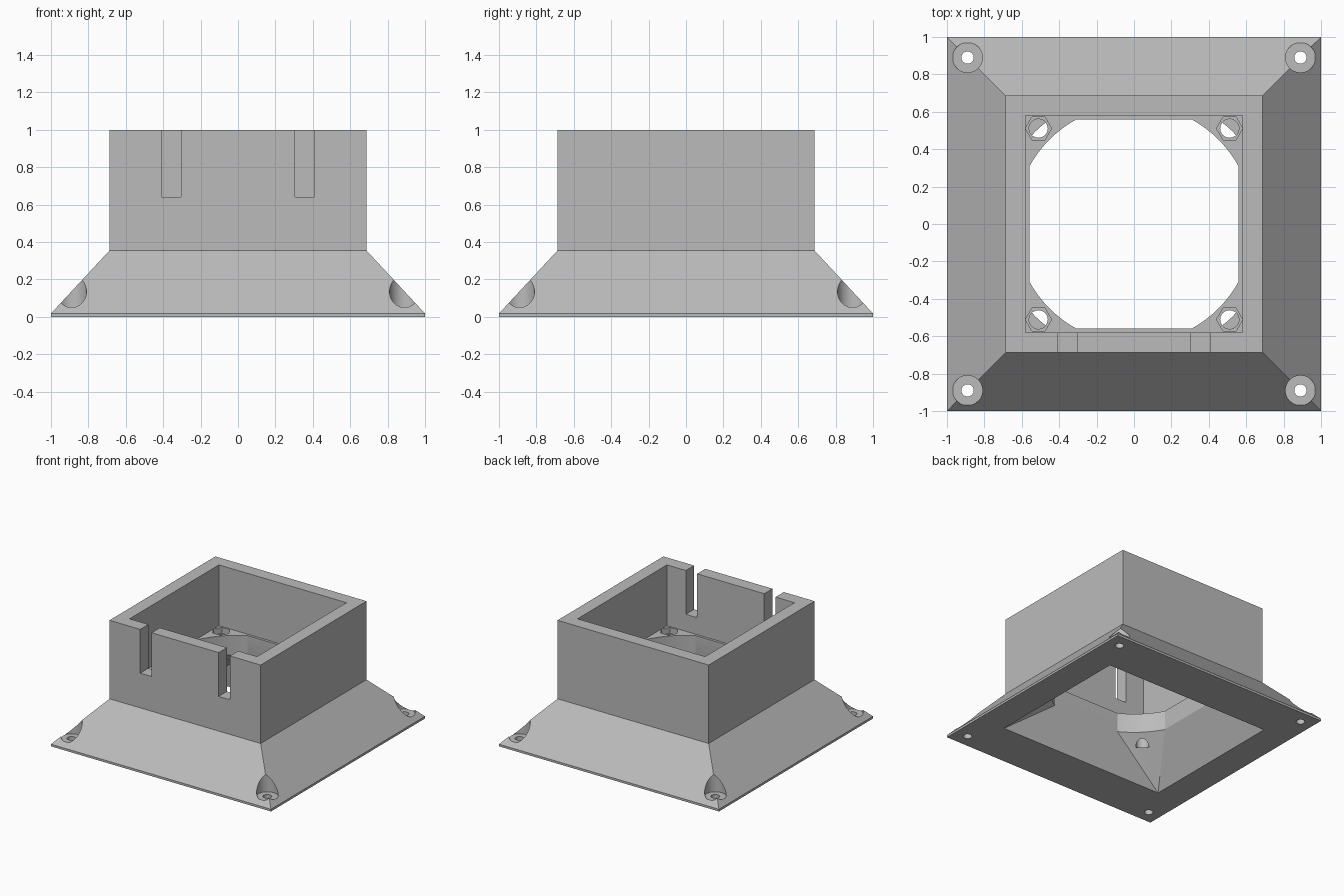
import bpy, bmesh
from math import cos, sin, pi, atan2
from mathutils import Matrix

cube = bpy.data.objects.get("Cube")
if cube:
    bpy.data.objects.remove(cube, do_unlink=True)

grey = bpy.data.materials.new("plain grey")
grey.use_nodes = True
colour = (0.5, 0.5, 0.5, 1)
grey.diffuse_color = colour
grey.node_tree.nodes["Principled BSDF"].inputs["Base Color"].default_value = colour


def make(name, bm):
    bmesh.ops.recalc_face_normals(bm, faces=bm.faces)
    mesh = bpy.data.meshes.new(name)
    bm.to_mesh(mesh)
    bm.free()
    mesh.materials.append(grey)
    ob = bpy.data.objects.new(name, mesh)
    bpy.context.collection.objects.link(ob)
    return ob


def rect(hx, hy):
    return [(hx, hy), (-hx, hy), (-hx, -hy), (hx, -hy)]


def loft(name, rings):
    """Skin a stack of (outline, z) rings with equal point counts."""
    bm = bmesh.new()
    loops = [[bm.verts.new((x, y, z)) for x, y in pts] for pts, z in rings]
    for a, b in zip(loops, loops[1:]):
        for i in range(len(a)):
            j = (i + 1) % len(a)
            bm.faces.new((a[i], a[j], b[j], b[i]))
    bm.faces.new(loops[0])
    bm.faces.new(loops[-1])
    return make(name, bm)


def prism(name, x, y, r, z0, z1, sides):
    pts = [(x + r * cos(2 * pi * i / sides), y + r * sin(2 * pi * i / sides))
           for i in range(sides)]
    return loft(name, [(pts, z0), (pts, z1)])


def box(name, x0, x1, y0, y1, z0, z1):
    pts = [(x0, y0), (x1, y0), (x1, y1), (x0, y1)]
    return loft(name, [(pts, z0), (pts, z1)])


# Outer shell: thin flange, sloped skirt and square tower
skirt_z, floor_z, throat_z = 0.355, 0.5, 0.34
body = loft("fan_duct_body", [(rect(1, 1), 0), (rect(1, 1), 0.018),
                              (rect(0.687, 0.687), skirt_z), (rect(0.687, 0.687), 1)])

# Airway outline: a square with its corners rounded by one large circle
flat, edge = 0.56, 0.307
start, end = atan2(edge, flat), atan2(flat, edge)
radius = (flat ** 2 + edge ** 2) ** 0.5
steps = 10
airway = [(radius * cos(q * pi / 2 + start + (end - start) * i / steps),
           radius * sin(q * pi / 2 + start + (end - start) * i / steps))
          for q in range(4) for i in range(steps + 1)]

cutters = [
    box("cavity", -0.58, 0.58, -0.58, 0.58, floor_z, 1.2),
    loft("throat", [(airway, throat_z - 0.03), (airway, floor_z + 0.1)]),
]

# Flared inlet: hull between the rectangular mouth and the airway,
# with the mouth carried a little below the base
bm = bmesh.new()
for x, y in airway:
    bm.verts.new((x, y, throat_z))
for x, y in rect(0.757, 0.62):
    bm.verts.new((x, y, 0))
    bm.verts.new((x, y, -0.1))
bmesh.ops.convex_hull(bm, input=bm.verts)
cutters.append(make("inlet", bm))

# Cable slots in the front wall
for s in (-1, 1):
    a, b = sorted((s * 0.305, s * 0.408))
    cutters.append(box("cable_slot", a, b, -0.8, -0.55, 0.64, 1.2))

# Corner mounting holes, and nut pockets with screw holes in the cavity floor
for sx in (-1, 1):
    for sy in (-1, 1):
        x, y = sx * 0.89, sy * 0.89
        cutters.append(prism("counterbore", x, y, 0.08, 0.053, 0.4, 48))
        cutters.append(prism("mount_hole", x, y, 0.033, -0.1, 0.2, 32))
        x, y = sx * 0.511, sy * 0.511
        cutters.append(prism("nut_pocket", x, y, 0.07, floor_z - 0.05, floor_z + 0.1, 6))
        cutters.append(prism("screw_hole", x, y, 0.05, 0.255, floor_z + 0.05, 32))

# Cut everything, then discard the helpers
for c in cutters:
    mod = body.modifiers.new(c.name, "BOOLEAN")
    mod.operation = "DIFFERENCE"
    mod.solver = "EXACT"
    mod.object = c
    c.hide_render = True
bpy.context.view_layer.update()
result = bpy.data.meshes.new_from_object(
    body.evaluated_get(bpy.context.evaluated_depsgraph_get()))
body.modifiers.clear()
body.data = result
body.data.materials.clear()
body.data.materials.append(grey)
for p in body.data.polygons:
    p.material_index = 0
for c in cutters:
    bpy.data.objects.remove(c, do_unlink=True)

bpy.ops.object.select_all(action="DESELECT")
body.select_set(True)
bpy.context.view_layer.objects.active = body
bpy.ops.object.shade_smooth_by_angle(angle=pi / 9)
